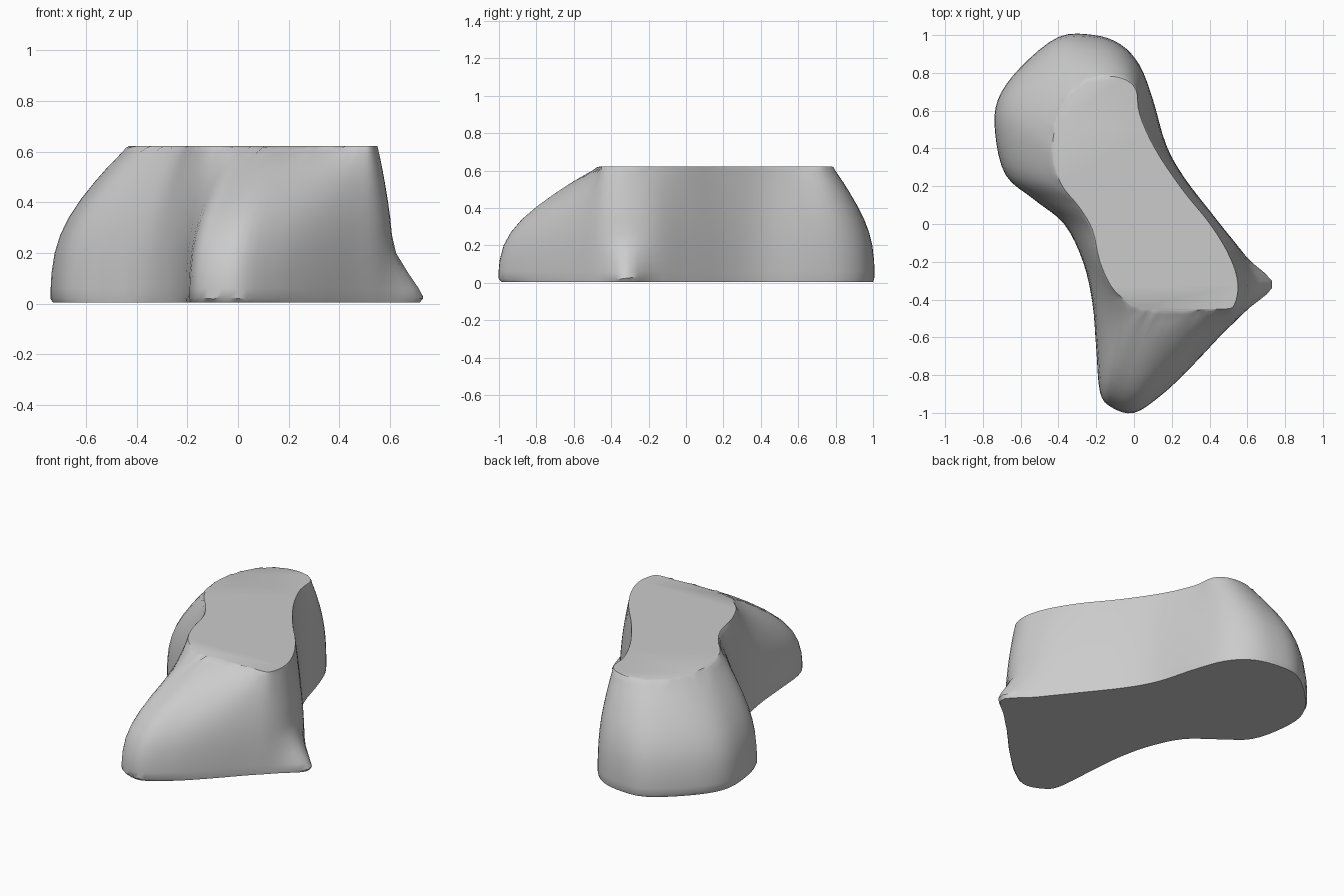
import bpy
import bmesh
import math
import random
from mathutils import Vector

cube = bpy.data.objects.get("Cube")
if cube:
    bpy.data.objects.remove(cube)
random.seed(4)

# Matched plan outlines, counter-clockwise: lower x, y and upper rim x, y
OUTLINE = [
    (0.0, -1.0, 0.16, -0.46), (0.14, -0.91, 0.28, -0.46), (0.28, -0.78, 0.40, -0.45),
    (0.45, -0.6, 0.48, -0.45), (0.57, -0.47, 0.53, -0.43), (0.615, -0.34, 0.55, -0.32),
    (0.58, -0.17, 0.51, -0.18), (0.44, 0.02, 0.41, -0.01), (0.27, 0.24, 0.25, 0.19),
    (0.17, 0.42, 0.11, 0.4), (0.1, 0.66, 0.03, 0.58), (0.03, 0.84, 0.01, 0.71),
    (-0.07, 0.95, -0.06, 0.77), (-0.21, 1.0, -0.17, 0.78), (-0.4, 0.99, -0.27, 0.74),
    (-0.6, 0.83, -0.36, 0.65), (-0.72, 0.66, -0.41, 0.53), (-0.735, 0.48, -0.43, 0.4),
    (-0.68, 0.26, -0.39, 0.22), (-0.53, 0.13, -0.29, 0.09), (-0.37, 0.0, -0.22, -0.03),
    (-0.27, -0.2, -0.18, -0.2), (-0.22, -0.42, -0.12, -0.33), (-0.2, -0.66, -0.05, -0.4),
    (-0.18, -0.89, 0.02, -0.44), (-0.12, -0.97, 0.09, -0.45),
]
# Height, blend towards the upper rim, strength of the foot flare
LAYERS = [
    (0.005, 0.03, 0.9), (0.025, 0.0, 1.0), (0.06, 0.0, 0.85), (0.12, 0.01, 0.5),
    (0.2, 0.05, 0.1), (0.27, 0.12, 0.0), (0.34, 0.23, 0.0), (0.41, 0.38, 0.0),
    (0.48, 0.56, 0.0), (0.54, 0.73, 0.0), (0.59, 0.89, 0.0), (0.612, 0.96, 0.0),
    (0.622, 1.0, 0.0),
]
STEPS = 4


def smooth_outline(points):
    """Closed Catmull-Rom curve through the points."""
    rows = [Vector(p) for p in points]
    result = []
    for i in range(len(rows)):
        a, b, c, d = (rows[(i + k) % len(rows)] for k in (-1, 0, 1, 2))
        for s in range(STEPS):
            t = s / STEPS
            result.append(0.5 * (2 * b + (c - a) * t + (2 * a - 5 * b + 4 * c - d) * t ** 2
                                 + (3 * b - a - 3 * c + d) * t ** 3))
    return result


# Stack the blended outlines into a closed body
outline = smooth_outline(OUTLINE)
bm = bmesh.new()
rings = []
for level, (z, blend, flare) in enumerate(LAYERS):
    ring = []
    for low_x, low_y, top_x, top_y in outline:
        x = low_x + (top_x - low_x) * blend
        y = low_y + (top_y - low_y) * blend
        if x > 0.3:
            x += 0.12 * flare * math.exp(-((low_y + 0.32) / 0.1) ** 2)
        rough = random.uniform(-0.008, 0.008) if level in (1, len(LAYERS) - 2) else 0
        ring.append(bm.verts.new((x, y, z + rough)))
    rings.append(ring)
for lower, upper in zip(rings, rings[1:]):
    for i in range(len(lower)):
        j = (i + 1) % len(lower)
        bm.faces.new((lower[i], lower[j], upper[j], upper[i]))
bm.faces.new(rings[-1])
bm.faces.new(list(reversed(rings[0])))
bmesh.ops.recalc_face_normals(bm, faces=bm.faces)

mesh = bpy.data.meshes.new("stone_body")
bm.to_mesh(mesh)
bm.free()
body = bpy.data.objects.new("stone_body", mesh)
bpy.context.collection.objects.link(body)

# Plain grey surface
grey = bpy.data.materials.new("light_grey")
grey.use_nodes = True
colour = (0.6, 0.6, 0.6, 1.0)
grey.diffuse_color = colour
grey.node_tree.nodes["Principled BSDF"].inputs["Base Color"].default_value = colour
mesh.materials.append(grey)

# Smooth sides with crisp rims
bpy.ops.object.select_all(action="DESELECT")
body.select_set(True)
bpy.context.view_layer.objects.active = body
bpy.ops.object.shade_smooth_by_angle(angle=math.radians(40))
